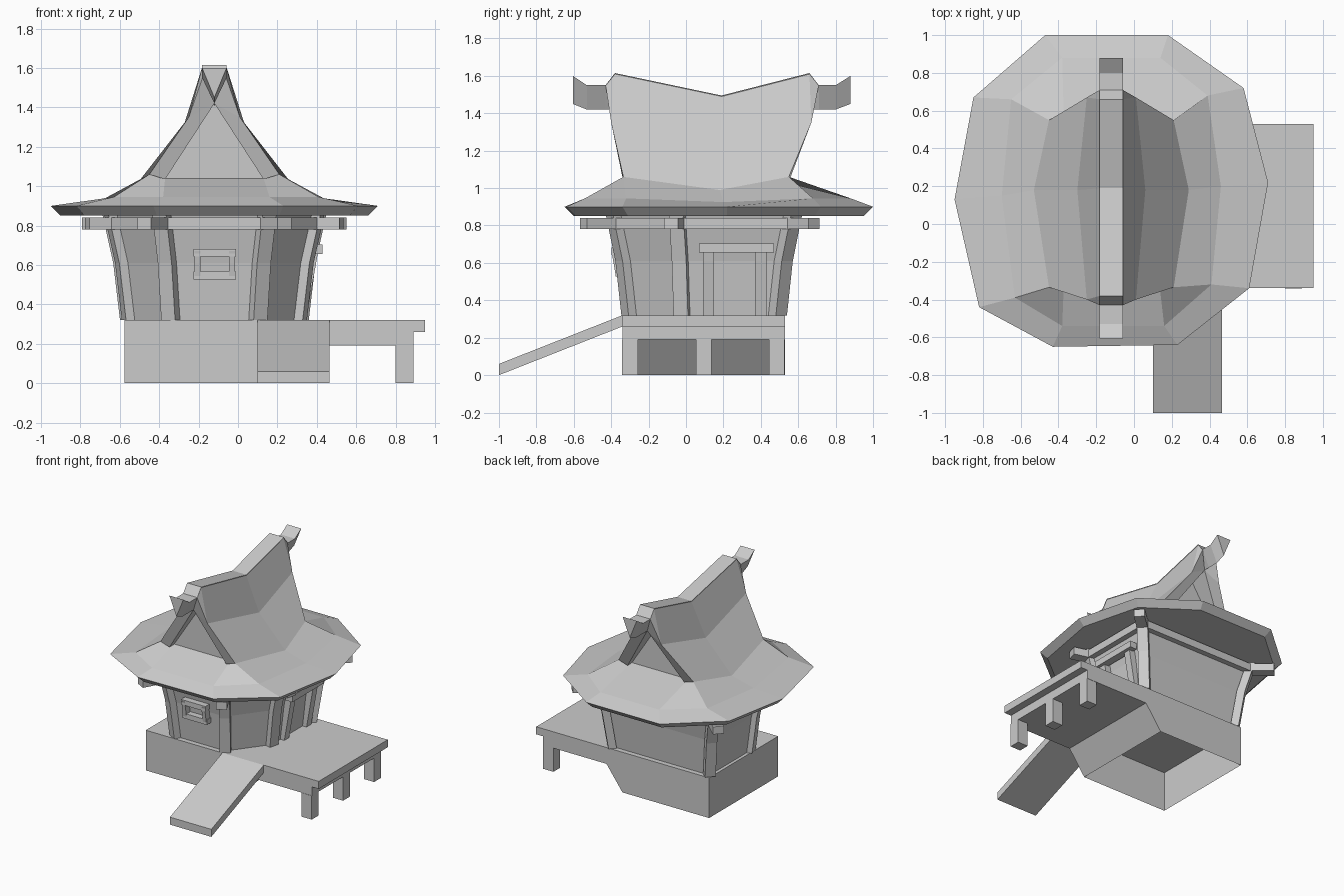
import bpy, bmesh
from mathutils import Vector

if "Cube" in bpy.data.objects:
    bpy.data.objects.remove(bpy.data.objects["Cube"])

stone = bpy.data.materials.new("plain_grey")
stone.use_nodes = True
GREY = (0.6, 0.6, 0.6, 1)
stone.diffuse_color = GREY
stone.node_tree.nodes["Principled BSDF"].inputs["Base Color"].default_value = GREY


def make(name, bm):
    bmesh.ops.remove_doubles(bm, verts=bm.verts, dist=0.0005)
    bmesh.ops.recalc_face_normals(bm, faces=bm.faces)
    me = bpy.data.meshes.new(name)
    bm.to_mesh(me)
    bm.free()
    me.materials.append(stone)
    ob = bpy.data.objects.new(name, me)
    bpy.context.collection.objects.link(ob)
    return ob


def add_face(bm, pts):
    bm.faces.new([bm.verts.new(p) for p in pts])


def loft(name, rings, end=True):
    """Skin a list of closed rings, with an optional end cap."""
    bm = bmesh.new()
    vs = [[bm.verts.new(p) for p in r] for r in rings]
    n = len(rings[0])
    for a, b in zip(vs, vs[1:]):
        for i in range(n):
            j = (i + 1) % n
            bm.faces.new((a[i], a[j], b[j], b[i]))
    bm.faces.new(vs[0])
    if end:
        bm.faces.new(vs[-1])
    return make(name, bm)


def bar(name, a, b, width, depth, side):
    """Rectangular bar from a to b; width lies along the side direction."""
    a, b = Vector(a), Vector(b)
    axis = (b - a).normalized()
    u = Vector(side)
    u = (u - axis * u.dot(axis)).normalized()
    v = axis.cross(u) * depth / 2
    u = u * width / 2
    return loft(name, [[p + u + v, p - u + v, p - u - v, p + u - v] for p in (a, b)])


# Base and deck: one side profile run front to back, open underneath
FRONT, BACK = -0.34, 0.53
profile = [(0.19, 0), (0.33, 0.19), (0.89, 0.19), (0.89, 0.26),
           (0.95, 0.26), (0.95, 0.32), (-0.575, 0.32), (-0.575, 0)]
base = bmesh.new()
for i in range(len(profile) - 1):
    (xa, za), (xb, zb) = profile[i], profile[i + 1]
    add_face(base, [(xa, FRONT, za), (xb, FRONT, zb), (xb, BACK, zb), (xa, BACK, za)])
for y in (FRONT, BACK):
    add_face(base, [(x, y, z) for x, z in profile])
make("base_and_deck", base)

# Deck legs and entrance ramp
for i, y in enumerate((-0.3, 0.095, 0.485)):
    bar(f"deck_leg_{i + 1}", (0.845, y, 0), (0.845, y, 0.19), 0.09, 0.085, (1, 0, 0))
loft("ramp", [[(x, -1, 0), (x, -1, 0.06), (x, FRONT, 0.32), (x, FRONT, 0.26)]
              for x in (0.1, 0.465)])

# Walls: six sides, flaring more strongly towards the top
CX, CY = -0.12, 0.10
plan = [(0.22, -0.40), (0.43, -0.12), (0.43, 0.39),
        (-0.43, 0.39), (-0.43, -0.12), (-0.22, -0.40)]
levels = [(0.32, 1.0), (0.61, 1.08), (0.86, 1.21)]


def at(p, s, z):
    return Vector((CX + p[0] * s, CY + p[1] * s, z))


loft("walls", [[at(p, s, z) for p in plan] for z, s in levels])

# Corner posts follow the flare; each carries a bracket arm under the eaves
for i, p in enumerate(plan):
    ray = Vector((p[0], p[1], 0)).normalized()
    out = ray * 0.03
    side = Vector((-ray.y, ray.x, 0)) * 0.04
    loft(f"post_{i + 1}", [[at(p, s, z) + out * k + side * m
                            for k, m in ((1, 1), (1, -1), (-1, -1), (-1, 1))]
                           for z, s in levels])
    reach = 1.62 if p[1] < -0.3 else 1.5
    bar(f"bracket_{i + 1}", at(p, 1.0, 0.81), at(p, reach, 0.81), 0.06, 0.08, (0, 0, 1))
    a, b = at(p, 1.19, 0.81), at(plan[(i + 1) % len(plan)], 1.19, 0.81)
    bar(f"top_beam_{i + 1}", a, b, 0.06, 0.07, (0, 0, 1))

# Window frame on the front wall
for i, z in enumerate((0.547, 0.662)):
    y = -0.26 - z * 0.17
    bar(f"window_rail_{i + 1}", (-0.225, y, z), (-0.01, y, z), 0.04, 0.05, (0, 0, 1))
for i, x in enumerate((-0.205, -0.03)):
    bar(f"window_stile_{i + 1}", (x, -0.35, 0.53), (x, -0.375, 0.675), 0.03, 0.05, (1, 0, 0))

# Door frame facing the deck
for i, y in enumerate((0.12, 0.40)):
    bar(f"door_jamb_{i + 1}", (0.32, y, 0.32), (0.38, y, 0.66), 0.06, 0.05, (0, 1, 0))
bar("door_lintel", (0.4, 0.07, 0.68), (0.4, 0.47, 0.68), 0.05, 0.06, (0, 0, 1))

# Wide skirt roof with a thick sloping rim
eave = [(0.71, 0.22), (0.58, 0.72), (0.18, 1), (-0.47, 1), (-0.85, 0.67),
        (-0.95, 0.13), (-0.82, -0.44), (-0.43, -0.65), (0.23, -0.64), (0.61, -0.34)]
bend = [(0.46, 0.2, 0.925), (0.39, 0.68, 0.945), (0.14, 0.88, 0.945), (-0.38, 0.88, 0.945),
        (-0.65, 0.66, 0.945), (-0.70, 0.15, 0.925), (-0.63, -0.39, 0.945),
        (-0.38, -0.54, 0.945), (0.16, -0.54, 0.945), (0.41, -0.32, 0.945)]
RAKE, GABLE = (-0.335, 0.55), (-0.28, 0.50)
inner = [(0.29, 0.18, 0.99), (0.21, RAKE[1], 1.06), (0.13, GABLE[1], 1.04),
         (-0.37, GABLE[1], 1.04), (-0.45, RAKE[1], 1.06), (-0.53, 0.18, 0.99),
         (-0.45, RAKE[0], 1.06), (-0.37, GABLE[0], 1.04),
         (0.13, GABLE[0], 1.04), (0.21, RAKE[0], 1.06)]
under = [(CX + (x - CX) * 0.94, 0.18 + (y - 0.18) * 0.94, 0.85) for x, y in eave]
loft("skirt_roof", [under, [(x, y, 0.9) for x, y in eave], bend, inner], end=False)

# Steep sagging upper roof: rows of front, middle and back points
rows = [[(0.06, -0.38, 1.61), (0.06, 0.19, 1.49), (0.06, 0.66, 1.61)],
        [(0.13, -0.40, 1.35), (0.18, 0.18, 1.23), (0.13, 0.67, 1.35)],
        [(0.33, RAKE[0], 1.06), (0.41, 0.18, 0.99), (0.33, RAKE[1], 1.06)]]
roof = bmesh.new()
for s in (-1, 1):
    r = [[(CX + s * x, y, z) for x, y, z in row] for row in rows]
    for k in range(2):
        for j in range(2):
            add_face(roof, [r[k][j], r[k][j + 1], r[k + 1][j + 1], r[k + 1][j]])
    # Ridge tip, board face along the rake, and reveal back to the gable
    for e, gy, tip_y, apex_y in ((0, GABLE[0], -0.43, -0.39), (2, GABLE[1], 0.71, 0.66)):
        tip = (CX + s * 0.06, tip_y, 1.55)
        apex, foot = (CX, apex_y, 1.42), (CX + s * 0.25, RAKE[e // 2], 1.035)
        add_face(roof, [r[0][e], r[1][e], tip])
        add_face(roof, [tip, r[1][e], apex])
        add_face(roof, [r[1][e], r[2][e], foot, apex])
        add_face(roof, [apex, foot, (foot[0], gy, 1.035), (CX, gy, 1.42)])
for gy in GABLE:
    add_face(roof, [(CX - 0.25, gy, 1.035), (CX + 0.25, gy, 1.035), (CX, gy, 1.42)])
make("upper_roof", roof)

# Wedge-shaped ridge with upturned ends
ridge = [(-0.605, 1.60, 1.45), (-0.53, 1.55, 1.42), (-0.43, 1.55, 1.42),
         (-0.38, 1.615, 1.42), (0.19, 1.495, 1.36), (0.66, 1.615, 1.42),
         (0.71, 1.55, 1.42), (0.80, 1.55, 1.42), (0.88, 1.60, 1.45)]
loft("ridge", [[(CX - 0.062, y, top), (CX + 0.062, y, top), (CX, y, low)]
               for y, top, low in ridge])
